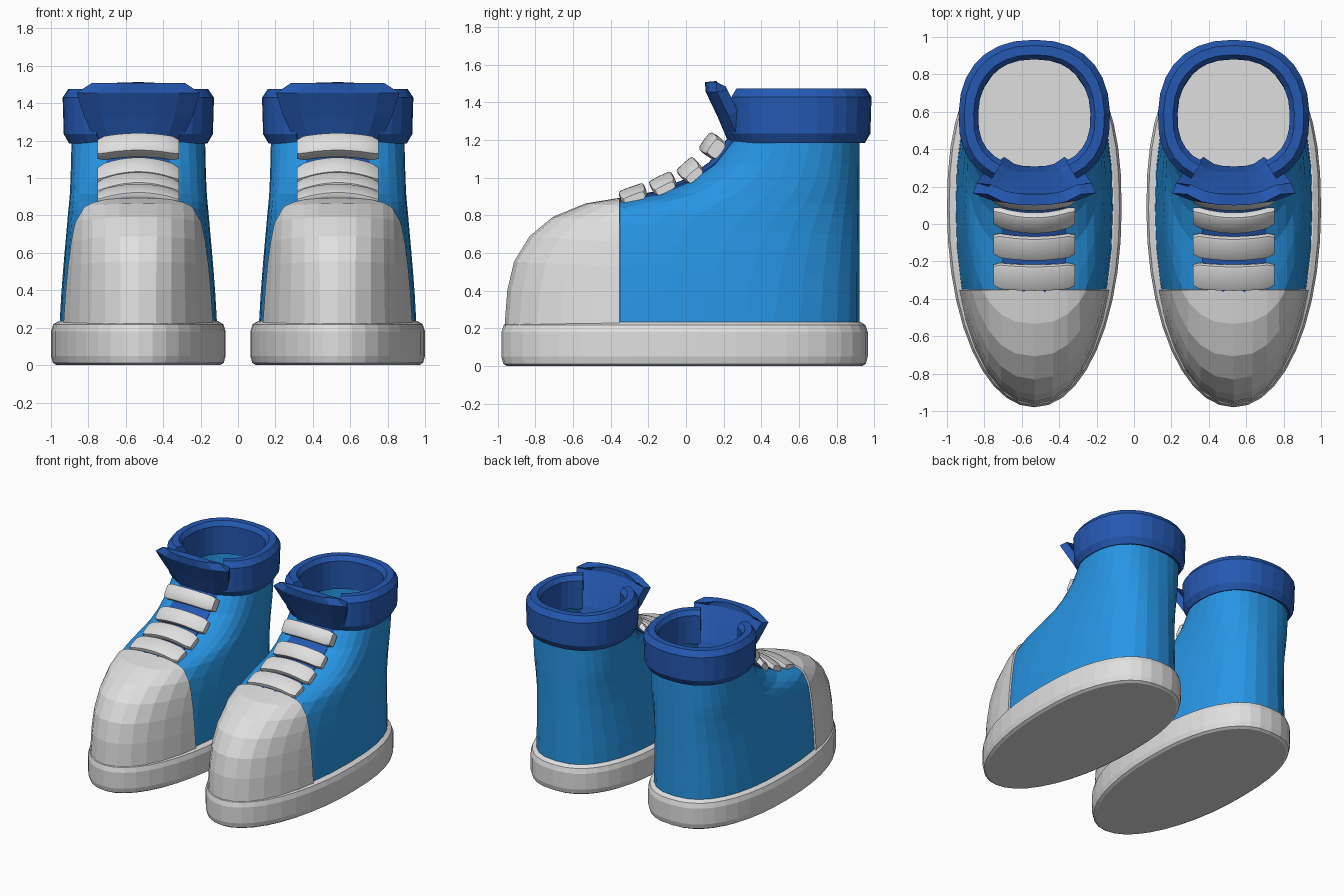
import bpy, bmesh
from math import sin, cos, radians, pi

cube = bpy.data.objects.get("Cube")
if cube:
    bpy.data.objects.remove(cube, do_unlink=True)


def material(name, rgb):
    m = bpy.data.materials.new(name)
    m.use_nodes = True
    m.diffuse_color = (*rgb, 1)
    m.node_tree.nodes["Principled BSDF"].inputs["Base Color"].default_value = (*rgb, 1)
    return m


WHITE = material("off_white", (0.74, 0.74, 0.74))
BLUE = material("bright_blue", (0.02, 0.3, 0.77))
NAVY = material("deep_blue", (0.018, 0.1, 0.45))
SHOES = {"left": 0.533, "right": -0.533}


def loft(rings, closed=True, caps=False):
    """Bridge a list of point rows into a surface."""
    bm = bmesh.new()
    rows = [[bm.verts.new(p) for p in ring] for ring in rings]
    n = len(rows[0])
    for a, b in zip(rows, rows[1:]):
        for i in range(n if closed else n - 1):
            j = (i + 1) % n
            bm.faces.new((a[i], a[j], b[j], b[i]))
    if caps:
        bm.faces.new(rows[0][::-1])
        bm.faces.new(rows[-1])
        bmesh.ops.recalc_face_normals(bm, faces=bm.faces[:])
    return bm


def add_pair(name, bm, mat, thickness=0, offset=-1, smooth=False):
    """Place the same part on both shoes."""
    mesh = bpy.data.meshes.new(name)
    bm.to_mesh(mesh)
    bm.free()
    mesh.materials.append(mat)
    for side, x in SHOES.items():
        ob = bpy.data.objects.new(f"{side}_{name}", mesh)
        bpy.context.collection.objects.link(ob)
        ob.location.x = x
        if thickness:
            mod = ob.modifiers.new("Thickness", "SOLIDIFY")
            mod.thickness = thickness
            mod.offset = offset
    if smooth:
        bpy.ops.object.select_all(action="DESELECT")
        ob.select_set(True)
        bpy.context.view_layer.objects.active = ob
        bpy.ops.object.shade_smooth_by_angle(angle=radians(40))


def egg(angle, w, front, back, mid, p_front, p_back):
    """Point on an outline with separate front and back curves."""
    c, s = cos(angle), sin(angle)
    p = p_front if s < 0 else p_back
    x = w * abs(c) ** (2 / p) * (1 if c > 0 else -1)
    reach = (mid - front) if s < 0 else (back - mid)
    y = mid + reach * abs(s) ** (2 / p) * (1 if s > 0 else -1)
    return x, y


def circle(n):
    return [2 * pi * i / n for i in range(n)]


# Sole: stacked outlines with rounded rims
sole = []
for inset, z in [(.03, 0), (.01, .012), (0, .05), (0, .18), (.012, .218), (.04, .235)]:
    sole.append([(*egg(a, .467 - inset, -.98 + inset, .965 - inset, .08, 2.05, 2.4), z)
                 for a in circle(40)])
add_pair("sole", loft(sole, caps=True), WHITE)

# Upper: tilted rings following the toe and instep profile
# front y, front z, back z, half width, widest y, front roundness
PROFILE = [
    (-.95, .20, .20, .422, .08, 2.1),
    (-.935, .40, .36, .412, .12, 2.15),
    (-.90, .55, .48, .402, .15, 2.2),
    (-.82, .68, .59, .392, .20, 2.3),
    (-.70, .78, .69, .383, .25, 2.4),
    (-.53, .85, .78, .376, .32, 2.5),
    (-.36, .878, .86, .37, .38, 2.6),
    (-.16, .915, .92, .366, .44, 2.6),
    (0, .98, .99, .363, .49, 2.6),
    (.13, 1.07, 1.08, .36, .53, 2.5),
    (.23, 1.20, 1.21, .357, .57, 2.4),
]


def upper():
    rings = []
    for front, zf, zb, w, mid, p in PROFILE:
        ring = []
        for a in circle(32):
            x, y = egg(a, w, front, .92, mid, p, 2.45)
            ring.append((x, y, zf + (zb - zf) * (y - front) / (.92 - front)))
        rings.append(ring)
    return loft(rings)


add_pair("upper", upper(), BLUE, thickness=.03)

# Toe cap: front slice of the upper, slightly raised
cap = upper()
bmesh.ops.bisect_plane(cap, geom=cap.verts[:] + cap.edges[:] + cap.faces[:],
                       plane_co=(0, -.35, 0), plane_no=(0, 1, 0), clear_outer=True)
add_pair("toe_cap", cap, WHITE, thickness=.014, offset=1)

# Collar: padded band, open at the front
SECTION = [(.1, 1.21), (.035, 1.185), (.006, 1.235), (0, 1.43),
           (.03, 1.475), (.08, 1.475), (.105, 1.44)]
collar = []
for i in range(25):
    a = radians(-60 + 300 * i / 24)
    collar.append([(*egg(a, .405 - d, .2 + d, .985 - d, .57, 2.4, 2.3), z)
                   for d, z in SECTION])
add_pair("collar", loft(collar, caps=True), NAVY)


def sheet(rows, bow):
    """Curved sheet from rows of y, z and half width."""
    steps = [i / 3 for i in range(-3, 4)]
    return loft([[(w * u, y + bow * abs(u) ** 3, z) for u in steps]
                 for y, z, w in rows], closed=False)


# Tongue: flared flap above the instep, plus the strip under the laces
flap = [(.25, 1.08, .19), (.22, 1.2, .23), (.165, 1.33, .29),
        (.105, 1.455, .33), (.1, 1.508, .25)]
add_pair("tongue_flap", sheet(flap, .06), NAVY, thickness=.06)
strip = [(y - .008, z + .012, .17) for y, z, *_ in PROFILE[6:]]
add_pair("tongue_strip", sheet(strip, .04), NAVY, thickness=.02)


def lace(y, z, tilt, length, thick, arch):
    """Rounded strap bowed across the instep."""
    t = radians(tilt)
    rings = []
    for i in range(-6, 7):
        u = i / 6
        size = .8 if abs(i) == 6 else 1
        rise = arch * (.5 - u * u)
        ring = []
        for a in circle(12):
            s = length / 2 * size * abs(cos(a)) ** .45 * (1 if cos(a) > 0 else -1)
            n = rise + thick / 2 * size * abs(sin(a)) ** .45 * (1 if sin(a) > 0 else -1)
            ring.append((.218 * u, y + s * cos(t) - n * sin(t), z + s * sin(t) + n * cos(t)))
        rings.append(ring)
    return loft(rings, caps=True)


# Laces: four straps, steeper towards the ankle
LACES = [(-.28, .91, 20, .145, .05, .04), (-.12, .965, 26, .135, .05, .05),
         (.025, 1.035, 42, .12, .055, .06), (.145, 1.165, 54, .12, .085, .04)]
for number, spec in enumerate(LACES, 1):
    add_pair(f"lace_{number}", lace(*spec), WHITE, smooth=True)
